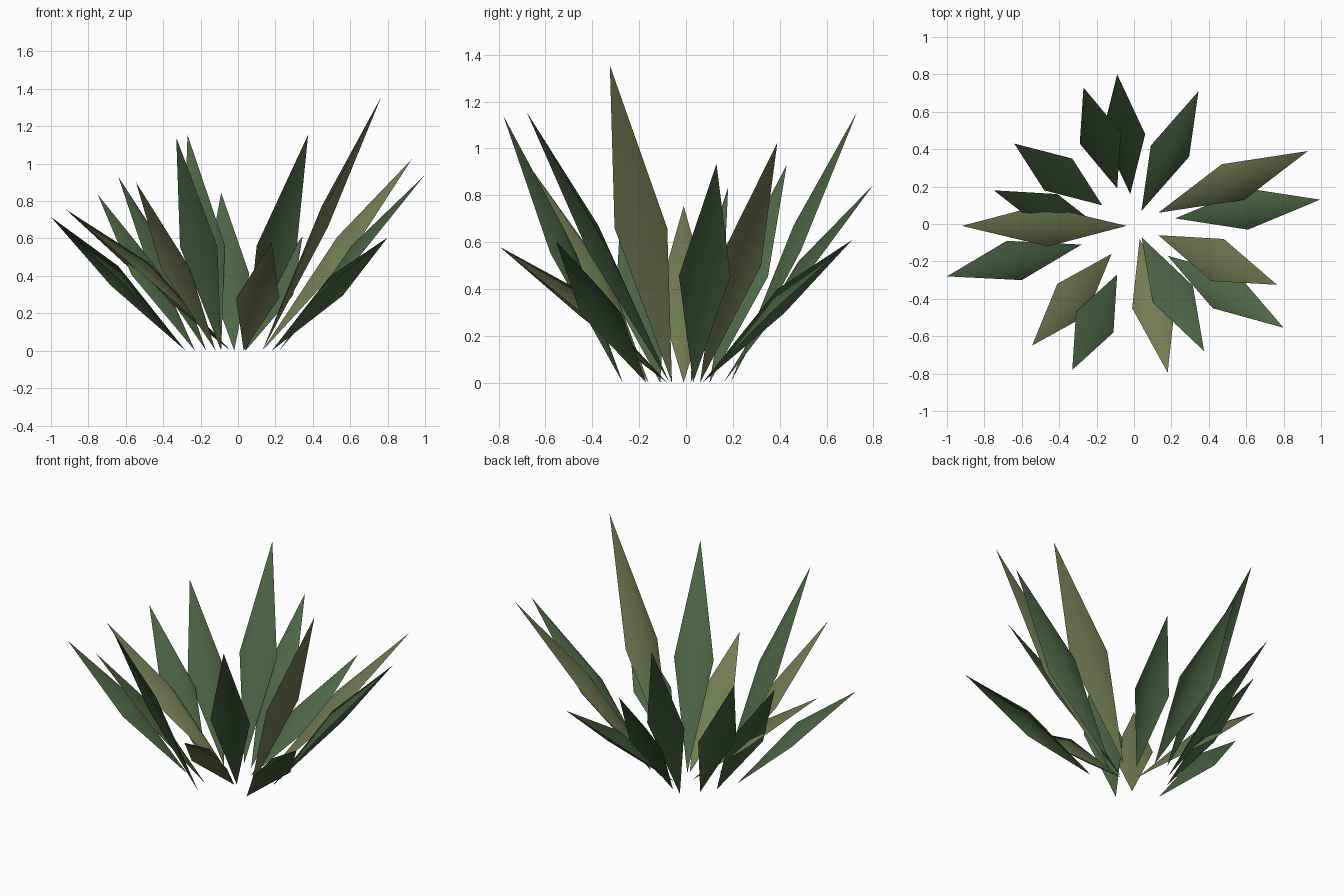
import bpy
from mathutils import Vector

if "Cube" in bpy.data.objects:
    bpy.data.objects.remove(bpy.data.objects["Cube"])


def material(name, rgb):
    m = bpy.data.materials.new(name)
    m.diffuse_color = (*rgb, 1)
    m.use_nodes = True
    m.node_tree.nodes["Principled BSDF"].inputs["Base Color"].default_value = m.diffuse_color
    return m


def leaf(name, mat, base, tip, side):
    """Diamond blade: root, two shoulders and tip around a raised centre.
    The second shoulder mirrors the first about the blade's middle."""
    root, tip, a = Vector((*base, 0)), Vector(tip), Vector((*side, 0))
    b = root + tip - a
    a.z = b.z = tip.z * 0.487
    ridge = (root + tip) / 2 + Vector((0, 0, 0.095))
    # upper face looks inward and up
    if (a - root).cross(b - root).z < 0:
        a, b = b, a
    mesh = bpy.data.meshes.new(name)
    mesh.from_pydata([root, a, tip, b, ridge], [],
                     [(0, 1, 4), (1, 2, 4), (2, 3, 4), (3, 0, 4)])
    mesh.polygons.foreach_set("use_smooth", [True] * 4)
    mesh.materials.append(mat)
    bpy.context.collection.objects.link(bpy.data.objects.new(name, mesh))


green = material("leaf_green", (0.075, 0.135, 0.06))
olive = material("leaf_olive", (0.17, 0.20, 0.085))

# root (x, y), tip (x, y, z), one shoulder (x, y)
green_leaves = [
    ((-.02, .16), (-.09, .80, .845), (.06, .48)),
    ((-.09, .19), (-.27, .73, 1.155), (-.07, .49)),
    ((.04, .07), (.345, .71, .61), (.09, .42)),
    ((.22, .03), (.995, .13, .935), (.61, -.03)),
    ((.18, -.17), (.80, -.555, .605), (.42, -.45)),
    ((.04, -.07), (.375, -.68, 1.155), (.10, -.42)),
    ((-.09, -.27), (-.33, -.78, 1.14), (-.31, -.47)),
    ((-.28, -.11), (-1.0, -.28, .715), (-.60, -.30)),
    ((-.23, .02), (-.75, .18, .835), (-.57, .04)),
    ((-.17, .10), (-.64, .43, .93), (-.33, .35)),
]
olive_leaves = [
    ((.13, .06), (.93, .39, 1.025), (.47, .32)),
    ((.13, -.06), (.765, -.325, 1.355), (.48, -.08)),
    ((.03, -.08), (.18, -.795, .58), (-.01, -.45)),
    ((-.12, -.16), (-.545, -.65, .90), (-.41, -.32)),
    ((-.04, -.01), (-.92, -.01, .755), (-.46, -.12)),
]
for i, spec in enumerate(green_leaves, 1):
    leaf(f"green_leaf_{i}", green, *spec)
for i, spec in enumerate(olive_leaves, 1):
    leaf(f"olive_leaf_{i}", olive, *spec)
